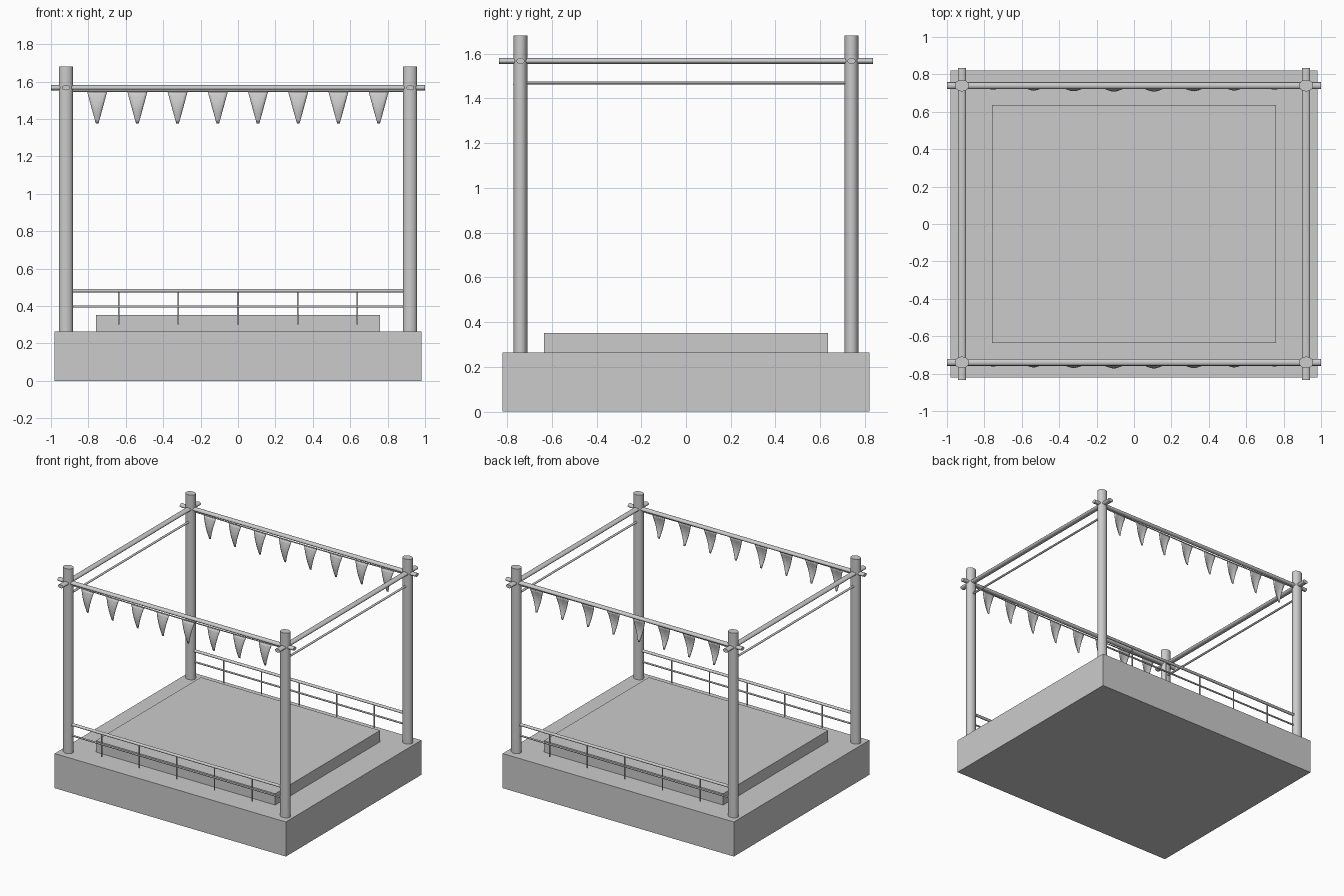
import bpy, bmesh, math

if "Cube" in bpy.data.objects:
    bpy.data.objects.remove(bpy.data.objects["Cube"])

PX, PY = 0.92, 0.74   # post centres


def finish(name, bm, smooth=False):
    me = bpy.data.meshes.new(name)
    bmesh.ops.recalc_face_normals(bm, faces=bm.faces)
    bm.to_mesh(me)
    bm.free()
    ob = bpy.data.objects.new(name, me)
    bpy.context.collection.objects.link(ob)
    if smooth:
        bpy.ops.object.select_all(action='DESELECT')
        ob.select_set(True)
        bpy.context.view_layer.objects.active = ob
        bpy.ops.object.shade_smooth_by_angle(angle=math.radians(40))
    return ob


def box(name, sx, sy, z0, z1):
    bm = bmesh.new()
    bmesh.ops.create_cube(bm, size=1)
    for v in bm.verts:
        v.co = (v.co.x * 2 * sx, v.co.y * 2 * sy, (z0 + z1) / 2 + v.co.z * (z1 - z0))
    return finish(name, bm)


def rod(name, centre, half, axis, sides=20):
    """Elliptical rod; half = half extents on x, y, z."""
    bm = bmesh.new()
    bmesh.ops.create_cone(bm, cap_ends=True, segments=sides, radius1=1, radius2=1, depth=2)
    for v in bm.verts:
        a, b, c = v.co
        p = {'X': (c, a, b), 'Y': (a, c, b), 'Z': (a, b, c)}[axis]
        v.co = [centre[i] + p[i] * half[i] for i in range(3)]
    return finish(name, bm, True)


def bow(x):
    return -0.014 * math.cos(math.pi * x / 1.78)


def flag(name, x, y):
    """Tapered cloth pennant bulging forward."""
    bm = bmesh.new()
    rows, cols = 8, 6
    grid = []
    for r in range(rows + 1):
        t = r / rows
        w = 0.054 * (1 - t) + 0.006 * t
        row = []
        for c in range(cols + 1):
            s = 2 * c / cols - 1
            px = x + s * w
            py = y + bow(px) - 0.017 * math.sin(math.pi * t) * (1 - 0.5 * s * s)
            row.append(bm.verts.new((px, py, 1.547 - 0.172 * t)))
        grid.append(row)
    for r in range(rows):
        for c in range(cols):
            bm.faces.new((grid[r][c], grid[r][c + 1], grid[r + 1][c + 1], grid[r + 1][c]))
    ob = finish(name, bm, True)
    m = ob.modifiers.new("cloth", 'SOLIDIFY')
    m.thickness = 0.003
    m.offset = 0


# Stage
box("base", 0.98, 0.82, 0, 0.265)
box("platform", 0.76, 0.635, 0.265, 0.352)

# Corner posts
for sx in (-1, 1):
    for sy in (-1, 1):
        rod("corner_post", (sx * PX, sy * PY, 0.971), (0.038, 0.031, 0.709), 'Z', 24)

# Side beams with thin bar below
for sx in (-1, 1):
    rod("side_beam", (sx * PX, 0, 1.567), (0.022, 0.835, 0.0135), 'Y')
    rod("side_thin_bar", (sx * PX, 0, 1.469), (0.009, 0.715, 0.0065), 'Y', 12)

for side, y in (("front", -PY), ("back", PY)):
    # Cross beam
    rod(side + "_beam", (0, y, 1.567), (1.0, 0.018, 0.0135), 'X')
    # Railing
    rod(side + "_top_rail", (0, y, 0.482), (0.89, 0.012, 0.010), 'X', 16)
    rod(side + "_mid_rail", (0, y, 0.397), (0.89, 0.0075, 0.006), 'X', 12)
    for i in range(-2, 3):
        rod(side + "_baluster", (i * 0.319, y, 0.39), (0.005, 0.004, 0.09), 'Z', 10)
    # Bunting string
    cu = bpy.data.curves.new(side + "_string", 'CURVE')
    cu.dimensions = '3D'
    cu.bevel_depth = 0.004
    cu.bevel_resolution = 1
    sp = cu.splines.new('POLY')
    sp.points.add(20)
    for i, p in enumerate(sp.points):
        x = -0.89 + 0.089 * i
        p.co = (x, y + bow(x), 1.547, 1)
    bpy.context.collection.objects.link(bpy.data.objects.new(side + "_string", cu))
    # Pennants
    for i in range(8):
        flag(side + "_flag", -0.753 + i * 0.215, y)
